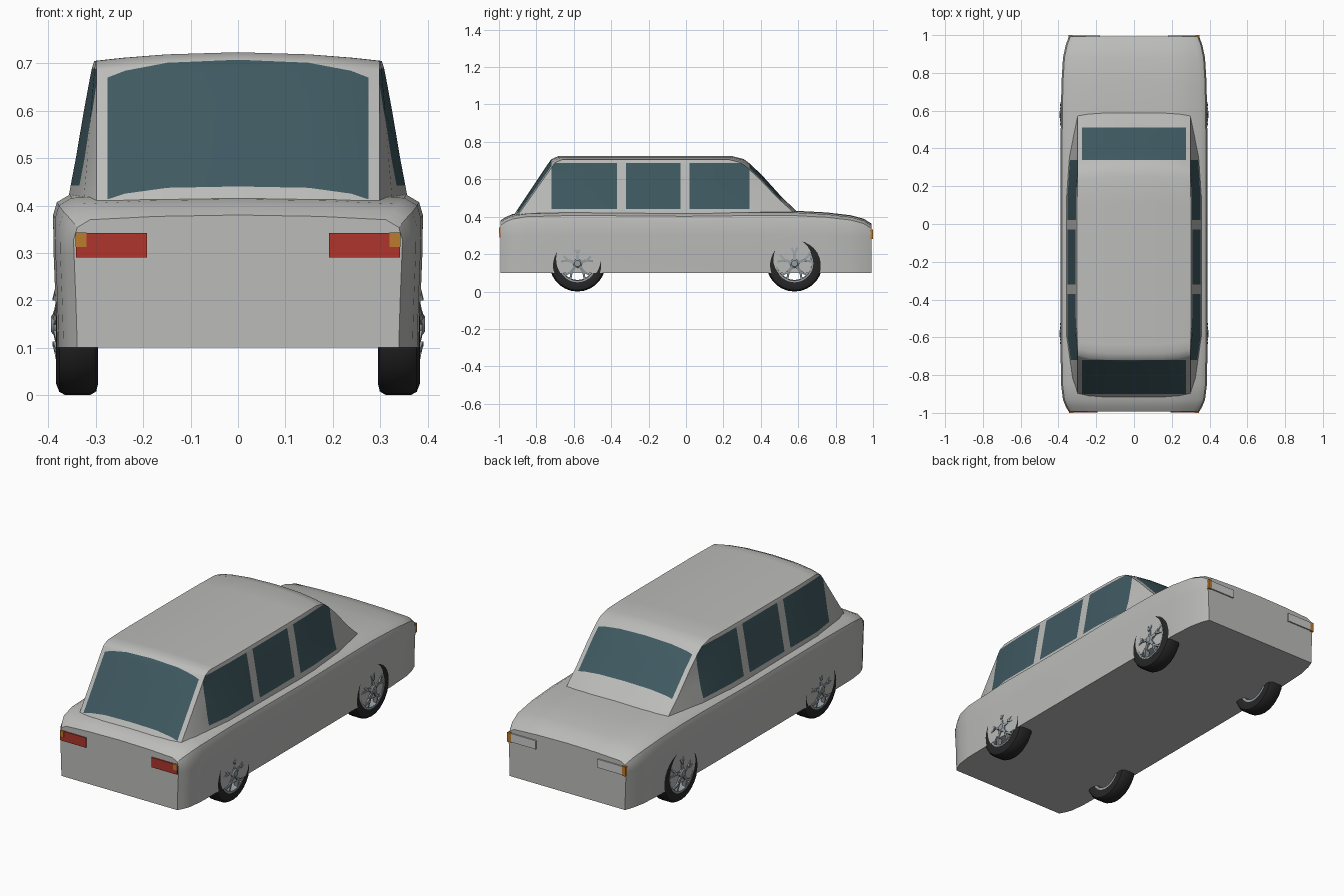
import bpy, bmesh, math
from mathutils import Vector, Matrix

if "Cube" in bpy.data.objects:
    bpy.data.objects.remove(bpy.data.objects["Cube"])


def material(name, rgb):
    m = bpy.data.materials.new(name)
    m.use_nodes = True
    m.diffuse_color = (*rgb, 1)
    bsdf = m.node_tree.nodes["Principled BSDF"]
    bsdf.inputs["Base Color"].default_value = (*rgb, 1)
    bsdf.inputs["Roughness"].default_value = 0.6
    return m


PAINT = material("silver paint", (0.5, 0.5, 0.49))
GLASS = material("tinted glass", (0.05, 0.1, 0.12))
RED = material("red lamp", (0.42, 0.035, 0.025))
ORANGE = material("orange lamp", (0.5, 0.2, 0.03))
CLEAR = material("clear lamp", (0.6, 0.6, 0.6))
RUBBER = material("black rubber", (0.02, 0.02, 0.02))
METAL = material("wheel metal", (0.3, 0.34, 0.36))


def finish(bm, name, mats, angle=None):
    bmesh.ops.recalc_face_normals(bm, faces=bm.faces)
    mesh = bpy.data.meshes.new(name)
    bm.to_mesh(mesh)
    bm.free()
    obj = bpy.data.objects.new(name, mesh)
    bpy.context.collection.objects.link(obj)
    for m in mats:
        mesh.materials.append(m)
    if angle:
        bpy.ops.object.select_all(action="DESELECT")
        obj.select_set(True)
        bpy.context.view_layer.objects.active = obj
        bpy.ops.object.shade_smooth_by_angle(angle=math.radians(angle))
    return obj


def box(name, lo, hi, mat):
    bm = bmesh.new()
    bmesh.ops.create_cube(bm, size=1)
    lo, hi = Vector(lo), Vector(hi)
    size = [abs(s) for s in hi - lo]
    bmesh.ops.transform(bm, verts=bm.verts,
                        matrix=Matrix.Translation((lo + hi) / 2) @ Matrix.Diagonal((*size, 1)))
    return finish(bm, name, [mat])


# Lower body: cross-sections lofted along the length (y, half width, top)
STATIONS = [(-.992, .347, .372), (-.965, .362, .39), (-.93, .376, .405), (-.85, .386, .418),
            (-.6, .39, .425), (0, .39, .42), (.4, .389, .425), (.58, .387, .424),
            (.75, .384, .415), (.88, .376, .4), (.95, .361, .381), (.992, .345, .355)]


def section(y, w, top):
    half = [(w - .008, .1), (w - .005, .2), (w - .001, .3), (w, top - .045),
            (w - .008, top - .018), (w - .035, top - .002), (w * .5, top + .005)]
    pts = half + [(0, top + .008)] + [(-x, z) for x, z in reversed(half)]
    return [(x, y, z) for x, z in pts]


bm = bmesh.new()
rings = [[bm.verts.new(p) for p in section(*s)] for s in STATIONS]
for a, b in zip(rings, rings[1:]):
    for i in range(len(a)):
        j = (i + 1) % len(a)
        bm.faces.new((a[i], a[j], b[j], b[i]))
bm.faces.new(rings[0])
bm.faces.new(rings[-1])
finish(bm, "lower_body", [PAINT], 32)

# Cabin: a lattice box shaped by level (z, half width, rear y, front y)
LEVELS = [(.38, .364, -.94, .635), (.437, .354, -.9, .58), (.5, .342, -.855, .51),
          (.6, .325, -.785, .415), (.665, .313, -.739, .345), (.69, .308, -.72, .31),
          (.705, .303, -.685, .25)]
US = [-1, -.8, -.5, 0, .5, .8, 1]
BULGE = [(0, 0), (.05, .45), (.2, 1), (.45, 1), (.7, 1), (.85, .75), (1, 0)]


def cabin_point(i, j, k):
    u, (v, g) = US[i], BULGE[j]
    z, w, rear, front = LEVELS[k]
    corner = .298
    x = u * (corner + (w - corner) * g)
    y = rear + .022 * u ** 4 + (front - rear - .042 * u ** 4) * v
    return x, y, z + .018 * (1 - u * u) * (z - .38) / .32


bm = bmesh.new()
lattice = {}


def vert(*key):
    if key not in lattice:
        lattice[key] = bm.verts.new(cabin_point(*key))
    return lattice[key]


limits = (len(US) - 1, len(BULGE) - 1, len(LEVELS) - 1)
for axis in range(3):
    p, q = [a for a in range(3) if a != axis]
    for end in (0, limits[axis]):
        for m in range(limits[p]):
            for n in range(limits[q]):
                quad = []
                for dm, dn in ((0, 0), (1, 0), (1, 1), (0, 1)):
                    key = [end] * 3
                    key[p], key[q] = m + dm, n + dn
                    quad.append(vert(*key))
                bm.faces.new(quad)

# Cut the window outlines into the cabin
SIDE_WINDOWS = [(-.72, -.37), (-.32, -.03), (.02, .34)]
cuts = [(1, y) for pair in SIDE_WINDOWS for y in pair]
cuts += [(1, -.9), (1, .51), (2, .442), (2, .688), (0, -.275), (0, .275)]
for axis, value in cuts:
    co, no = Vector(), Vector()
    co[axis], no[axis] = value, 1
    bmesh.ops.bisect_plane(bm, geom=bm.verts[:] + bm.edges[:] + bm.faces[:],
                           plane_co=co, plane_no=no, dist=1e-5)
bmesh.ops.recalc_face_normals(bm, faces=bm.faces)
for f in bm.faces:
    c, n = f.calc_center_median(), f.normal
    side = (abs(n.x) > .6 and .442 < c.z < .688
            and any(a < c.y < b for a, b in SIDE_WINDOWS))
    rear = n.y < -.3 and abs(c.x) < .275 and -.9 < c.y < -.72
    front = n.y > .3 and abs(c.x) < .275 and .34 < c.y < .51
    f.material_index = int(side or rear or front)
finish(bm, "cabin", [PAINT, GLASS], 32)

# Lamps at both ends
for s, label in ((1, "left"), (-1, "right")):
    box(label + "_tail_lamp", (s * .192, -.998, .29), (s * .342, -.991, .342), RED)
    box(label + "_tail_signal", (s * .32, -1, .312), (s * .343, -.99, .343), ORANGE)
    box(label + "_headlamp", (s * .18, .99, .285), (s * .325, .999, .33), CLEAR)
    box(label + "_front_signal", (s * .325, .985, .282), (s * .346, 1, .332), ORANGE)

# Wheels: lathed tyre, rim and hub with five spokes
TYRE = [(.1, .3), (.125, .295), (.142, .299), (.15, .312), (.15, .364),
        (.143, .377), (.125, .384), (.1, .38)]
RIM = [(.101, .3), (.101, .381), (.092, .381), (.088, .36), (.088, .3)]
HUB = [(.001, .33), (.024, .33), (.024, .388), (.017, .394), (.001, .394)]


def lathe(bm, profile, steps):
    vs = [bm.verts.new((x, 0, r)) for r, x in profile]
    es = [bm.edges.new((vs[i], vs[i - 1])) for i in range(len(vs))]
    bmesh.ops.spin(bm, geom=vs + es, cent=(0, 0, 0), axis=(1, 0, 0),
                   angle=2 * math.pi, steps=steps)
    bmesh.ops.remove_doubles(bm, verts=bm.verts, dist=1e-5)


def spoke(bm, angle, tilt, start, end, width):
    made = bmesh.ops.create_cube(bm, size=1)["verts"]
    for v in made:
        outer = v.co.z > 0
        face = (.382 if outer else .391) if v.co.x > 0 else .362
        v.co = Vector((face, v.co.y * width, end if outer else start))
    pivot = Vector((0, 0, start))
    turn = Matrix.Rotation(tilt, 4, "X")
    for v in made:
        v.co = turn @ (v.co - pivot) + pivot
    bmesh.ops.rotate(bm, verts=made, cent=(0, 0, 0), matrix=Matrix.Rotation(angle, 3, "X"))


def place(bm, s, y):
    for v in bm.verts:
        v.co = Vector((v.co.x * s, v.co.y + y, v.co.z + .15))


for y, end in ((-.58, "rear"), (.58, "front")):
    for s, label in ((1, "left"), (-1, "right")):
        bm = bmesh.new()
        lathe(bm, TYRE, 28)
        place(bm, s, y)
        finish(bm, f"{end}_{label}_tyre", [RUBBER], 40)
        bm = bmesh.new()
        lathe(bm, RIM, 28)
        lathe(bm, HUB, 12)
        for k in range(5):
            a = k * math.tau / 5
            spoke(bm, a, 0, .012, .06, .016)
            for tilt in (-.45, .45):
                spoke(bm, a, tilt, .052, .094, .011)
        place(bm, s, y)
        finish(bm, f"{end}_{label}_wheel", [METAL], 35)
